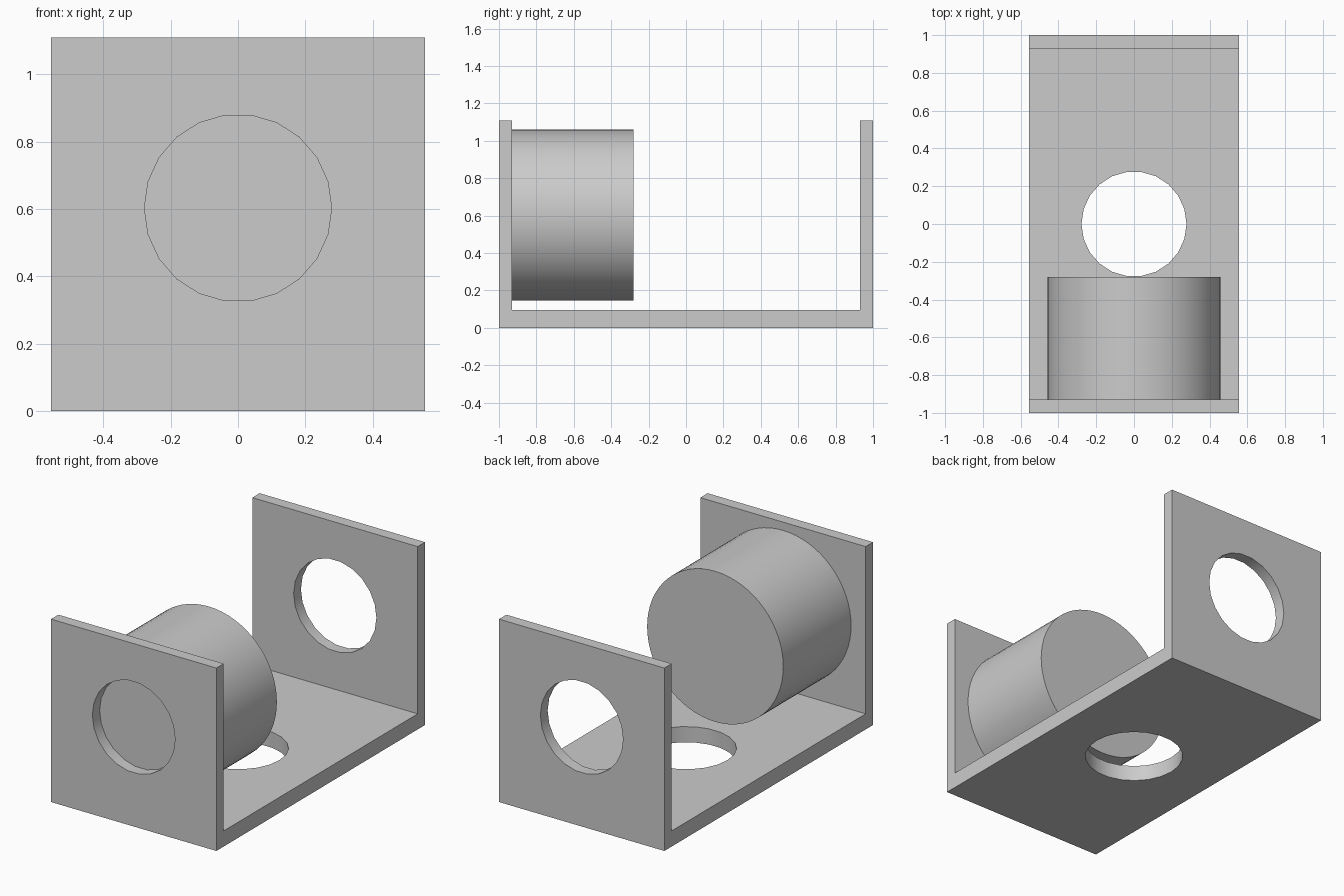
import bpy, bmesh, math

cube = bpy.data.objects.get("Cube")
if cube:
    bpy.data.objects.remove(cube, do_unlink=True)

HALF_W, HEIGHT, FLOOR, WALL = 0.555, 1.11, 0.095, 0.07
HOLE_R, HOLE_Z = 0.278, 0.603

grey = bpy.data.materials.new("plain grey")
grey.use_nodes = True
colour = (0.6, 0.6, 0.6, 1)
grey.diffuse_color = colour
grey.node_tree.nodes["Principled BSDF"].inputs["Base Color"].default_value = colour


def activate(obj):
    bpy.ops.object.select_all(action='DESELECT')
    obj.select_set(True)
    bpy.context.view_layer.objects.active = obj


def cylinder(name, radius, depth, location, sides, along_y):
    bpy.ops.mesh.primitive_cylinder_add(vertices=sides, radius=radius, depth=depth)
    obj = bpy.context.object
    obj.name = name
    # Turn a corner onto the x axis, then lay the axis along y if wanted
    obj.rotation_euler = (math.pi / 2 if along_y else 0, 0, math.pi / 2)
    if along_y:
        obj.rotation_euler = (0, math.pi / 2, math.pi / 2)
    obj.location = location
    obj.data.materials.append(grey)
    bpy.ops.object.transform_apply(location=True, rotation=True, scale=True)
    return obj


# U-shaped bracket: side profile extruded across the width
profile = [(-1, 0), (1, 0), (1, HEIGHT), (1 - WALL, HEIGHT), (1 - WALL, FLOOR),
           (WALL - 1, FLOOR), (WALL - 1, HEIGHT), (-1, HEIGHT)]
bm = bmesh.new()
face = bm.faces.new([bm.verts.new((-HALF_W, y, z)) for y, z in profile])
ext = bmesh.ops.extrude_face_region(bm, geom=[face])
moved = [g for g in ext["geom"] if isinstance(g, bmesh.types.BMVert)]
bmesh.ops.translate(bm, verts=moved, vec=(2 * HALF_W, 0, 0))
bmesh.ops.recalc_face_normals(bm, faces=bm.faces)
mesh = bpy.data.meshes.new("bracket")
bm.to_mesh(mesh)
bm.free()
bracket = bpy.data.objects.new("bracket", mesh)
bpy.context.collection.objects.link(bracket)
mesh.materials.append(grey)

# Round holes through both walls and the floor
cutters = [cylinder("wall_hole_cutter", HOLE_R, 3, (0, 0, HOLE_Z), 22, True),
           cylinder("floor_hole_cutter", HOLE_R, 0.5, (0, 0, 0), 22, False)]
for cutter in cutters:
    cutter.hide_render = True
    activate(bracket)
    cut = bracket.modifiers.new("hole", 'BOOLEAN')
    cut.operation = 'DIFFERENCE'
    cut.solver = 'EXACT'
    cut.object = cutter
    bpy.ops.object.modifier_apply(modifier=cut.name)
    bpy.data.objects.remove(cutter, do_unlink=True)

# Drum fixed to the inside of the front wall
drum_back = -0.28
drum_len = drum_back - (WALL - 1)
drum = cylinder("drum", 0.457, drum_len, (0, drum_back - drum_len / 2, HOLE_Z), 64, True)

for obj in (bracket, drum):
    activate(obj)
    bpy.ops.object.shade_smooth_by_angle(angle=math.radians(30))
